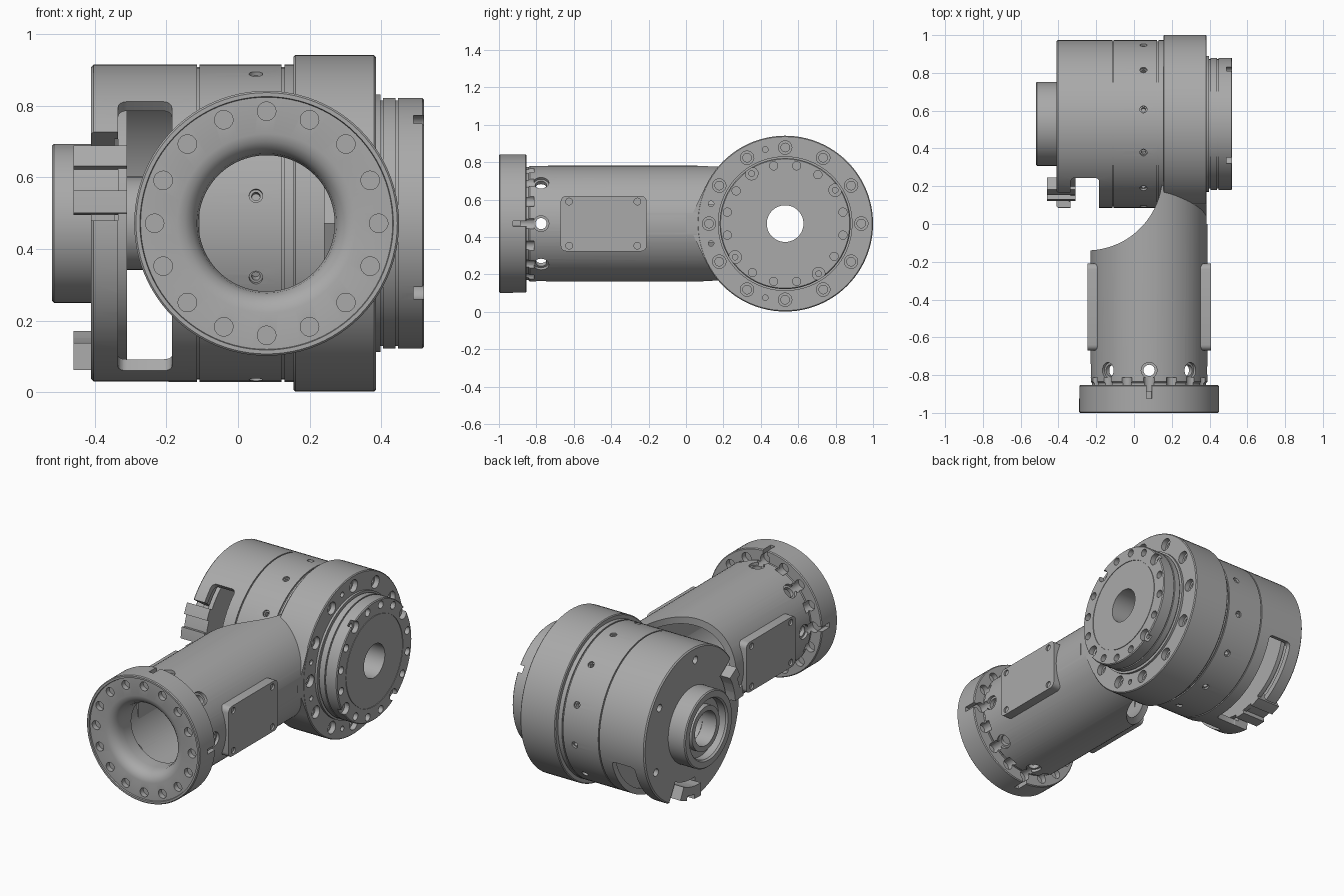
import bpy, bmesh
from math import radians, cos, sin
from mathutils import Matrix, Vector

cube = bpy.data.objects.get("Cube")
if cube:
    bpy.data.objects.remove(cube)

metal = bpy.data.materials.new("grey metal")
metal.use_nodes = True
GREY = (0.4, 0.4, 0.4, 1)
metal.diffuse_color = GREY
for node in metal.node_tree.nodes:
    if node.type == 'BSDF_PRINCIPLED':
        node.inputs["Base Color"].default_value = GREY

# Axis frames: local z runs along the motor (world x) or along the arm (world y)
MID = 0.472
MOTOR = Matrix(((0, 0, 1, 0), (1, 0, 0, 0.53), (0, 1, 0, MID), (0, 0, 0, 1)))
ARM = Matrix(((0, 1, 0, 0.08), (0, 0, 1, 0), (1, 0, 0, MID), (0, 0, 0, 1)))


def turn(angle):
    return Matrix.Rotation(radians(angle), 4, 'Z')


def radial(frame, angle, r, z):
    """Frame on a cylinder wall, local z pointing outward."""
    return frame @ turn(angle) @ Matrix.Translation((r, 0, z)) @ Matrix.Rotation(radians(90), 4, 'Y')


def facing(frame, angle, r, z, flip=False):
    """Frame on an end face, local z pointing along the axis."""
    m = frame @ turn(angle) @ Matrix.Translation((r, 0, z))
    return m @ Matrix.Rotation(radians(180), 4, 'X') if flip else m


def spin(bm, profile, m, a0=0, a1=360, n=96, rounding=0):
    """Turn a closed (radius, height) profile, fully or through a sector."""
    full = a1 - a0 == 360
    count = n if full else n + 1
    rings = []
    for i in range(count):
        a = radians(a0 + (a1 - a0) * i / n)
        rings.append([bm.verts.new(m @ Vector((r * cos(a), r * sin(a), z))) for r, z in profile])
    faces = []
    k = len(profile)
    for i in range(n):
        p, q = rings[i], rings[(i + 1) % count]
        for j in range(k):
            l = (j + 1) % k
            if profile[j][0] or profile[l][0]:
                faces.append(bm.faces.new((p[j], p[l], q[l], q[j])))
    if not full:
        faces += [bm.faces.new(rings[0]), bm.faces.new(rings[-1])]
    bmesh.ops.recalc_face_normals(bm, faces=faces)
    if rounding:
        ends = [bm.edges.get((ring[j], ring[j + 1])) for ring in (rings[0], rings[-1]) for j in (0, 2)]
        bmesh.ops.bevel(bm, geom=ends, offset=rounding, segments=4, profile=0.5, affect='EDGES')
    else:
        bmesh.ops.remove_doubles(bm, verts=[v for ring in rings for v in ring], dist=1e-6)


def box(bm, lo, hi):
    lo, hi = Vector(lo), Vector(hi)
    m = Matrix.Translation((lo + hi) / 2) @ Matrix.Diagonal((*(hi - lo), 1))
    bmesh.ops.create_cube(bm, size=1, matrix=m)


def block(r0, r1, z0, z1):
    return [(r0, z0), (r1, z0), (r1, z1), (r0, z1)]


def hole(bm, m, r, depth, r2=0, depth2=0):
    """Plain or stepped hole going down local -z."""
    prof = [(0, 0.012), (r, 0.012), (r, -depth)]
    if r2:
        prof += [(r2, -depth), (r2, -depth2)]
    spin(bm, prof + [(0, prof[-1][1])], m, n=20)


def make(name, bm):
    mesh = bpy.data.meshes.new(name)
    bm.to_mesh(mesh)
    bm.free()
    ob = bpy.data.objects.new(name, mesh)
    bpy.context.collection.objects.link(ob)
    mesh.materials.append(metal)
    return ob


def lathe(name, profile, frame, **kw):
    bm = bmesh.new()
    spin(bm, profile, frame, **kw)
    return make(name, bm)


def combine(ob, bm, operation='DIFFERENCE'):
    tool = make("cutter", bm)
    tool.hide_render = True
    mod = ob.modifiers.new("combine", 'BOOLEAN')
    mod.operation, mod.solver, mod.object = operation, 'EXACT', tool
    bpy.context.view_layer.objects.active = ob
    bpy.ops.object.modifier_apply(modifier=mod.name)
    bpy.data.objects.remove(tool)


# Hollow arm with its mounting flange and flared mouth
arm = lathe("arm_tube", [
    (0.25, -0.992), (0.228, -0.986), (0.208, -0.97), (0.195, -0.945), (0.19, -0.91),
    (0.19, -0.84), (0.27, -0.83), (0.27, 0.35), (0.31, 0.35), (0.31, -0.835), (0.303, -0.843),
    (0.303, -0.853), (0.365, -0.853), (0.37, -0.858), (0.37, -0.995), (0.365, -1),
    (0.354, -1), (0.352, -0.992)], ARM)

# Scooped arm end and trimmed sides where it meets the motor
scoop = bmesh.new()
spin(scoop, block(0, 0.4, -0.2, 1.2), Matrix.Translation((-0.25, 0.26, 0)))
combine(arm, scoop)
for lo, hi in (((-0.5, 0.25, -0.2), (0.15, 0.6, 1.2)), ((0.385, 0, 0), (0.6, 0.6, 1)),
               ((0.33, 0.06, MID - 0.1), (0.6, 0.6, MID + 0.1))):
    trim = bmesh.new()
    box(trim, lo, hi)
    combine(arm, trim)

# Flange bolt holes, radial arm holes and alignment grooves
bolts = bmesh.new()
for i in range(16):
    hole(bolts, facing(ARM, i * 22.5, 0.313, -0.992, True), 0.026, 0.03)
    hole(bolts, facing(ARM, i * 22.5, 0.318, -0.825), 0.03, 0.06)
combine(arm, bolts)
ports = bmesh.new()
for i in range(8):
    hole(ports, radial(ARM, i * 45, 0.312, -0.775), 0.042, 0.02, 0.03, 0.09)
combine(arm, ports)
grooves = bmesh.new()
for i in range(4):
    spin(grooves, block(0.345, 0.4, -0.925, -0.84), ARM, i * 90 - 2.2, i * 90 + 2.2, n=2)
combine(arm, grooves)

# Cover plates on both sides of the arm
for name, side in (("left_cover_plate", 1), ("right_cover_plate", -1)):
    bm = bmesh.new()
    xs = sorted((0.08 + side * 0.26, 0.08 + side * 0.327))
    box(bm, (xs[0], -0.67, MID - 0.148), (xs[1], -0.21, MID + 0.148))
    corners = [e for e in bm.edges if abs(e.verts[0].co.x - e.verts[1].co.x) > 0.01]
    bmesh.ops.bevel(bm, geom=corners, offset=0.03, segments=4, profile=0.5, affect='EDGES')
    plate = make(name, bm)
    screws = bmesh.new()
    for y in (-0.625, -0.26):
        for z in (-0.118, 0.118):
            m = Matrix.Translation((0.08 + side * 0.327, y, MID + z))
            hole(screws, m @ Matrix.Rotation(radians(90 * side), 4, 'Y'), 0.018, 0.01)
    combine(plate, screws)

# Joint flange with a pointed bridge towards the arm
joint = lathe("joint_flange", [
    (0.098, 0.155), (0.465, 0.155), (0.47, 0.16), (0.47, 0.38), (0.465, 0.385), (0.098, 0.385)], MOTOR)
bridge = bmesh.new()
ends = [[bridge.verts.new((x, y, MID + z)) for y, z in
         ((0.01, 0), (0.104, -0.2), (0.4, 0), (0.104, 0.2))] for x in (0.24, 0.384)]
for ring in ends:
    bridge.faces.new(ring)
for i in range(4):
    j = (i + 1) % 4
    bridge.faces.new((ends[0][i], ends[0][j], ends[1][j], ends[1][i]))
bmesh.ops.recalc_face_normals(bridge, faces=bridge.faces)
combine(joint, bridge, 'UNION')
bolts = bmesh.new()
for i in range(12):
    hole(bolts, facing(MOTOR, i * 30, 0.407, 0.385), 0.036, 0.03, 0.023, 0.05)
for a in (105, 165, 195, 255):
    hole(bolts, facing(MOTOR, a, 0.41, 0.385), 0.015, 0.03)
combine(joint, bolts)

# Rotating output disc
output = lathe("output_disc", [
    (0.098, 0.38), (0.36, 0.38), (0.36, 0.398), (0.343, 0.398), (0.343, 0.405), (0.35, 0.405),
    (0.35, 0.44), (0.343, 0.44), (0.343, 0.447), (0.35, 0.447), (0.35, 0.515), (0.345, 0.52),
    (0.267, 0.52), (0.267, 0.516), (0.263, 0.516), (0.263, 0.52), (0.098, 0.52)], MOTOR)
bolts = bmesh.new()
for i in range(16):
    a = 11.25 + i * 22.5
    if i % 4 == 1:
        hole(bolts, facing(MOTOR, a, 0.322, 0.52), 0.034, 0.03, 0.015, 0.045)
    else:
        hole(bolts, facing(MOTOR, a, 0.315, 0.52), 0.022, 0.03)
combine(output, bolts)

# Motor body with its ring of radial screws
body = lathe("motor_body", [
    (0.098, -0.18), (0.42, -0.18), (0.42, -0.115), (0.437, -0.115), (0.437, -0.108), (0.444, -0.108),
    (0.444, 0.122), (0.437, 0.122), (0.437, 0.13), (0.444, 0.13), (0.444, 0.155), (0.098, 0.155)], MOTOR)
screws = bmesh.new()
for i in range(12):
    hole(screws, radial(MOTOR, 20 + i * 30, 0.444, 0.05), 0.019, 0.012, 0.012, 0.04)
combine(body, screws)

# Rear shell with two long windows, and the end cap
shell = lathe("rear_shell", [
    (0.41, -0.41), (0.437, -0.41), (0.444, -0.403), (0.444, -0.115), (0.41, -0.115)], MOTOR)
windows = bmesh.new()
for a0, a1 in ((130, 248), (265, 345)):
    spin(windows, block(0.39, 0.48, -0.335, -0.185), MOTOR, a0, a1, n=14, rounding=0.025)
combine(shell, windows)
cap = lathe("end_cap", block(0.098, 0.41, -0.41, -0.345), MOTOR)
bolts = bmesh.new()
for a in (35, 95, 215, 335):
    hole(bolts, facing(MOTOR, a, 0.37, -0.41, True), 0.022, 0.03)
combine(cap, bolts)

# Connector blocks in notches of the shell and cap
TABS = (148, 268)
for part, r0, r1 in ((shell, 0.38, 0.48), (cap, 0.32, 0.45)):
    notch = bmesh.new()
    for a in TABS:
        spin(notch, block(r0, r1, -0.45, -0.32), MOTOR, a - 3, a + 31, n=8)
    combine(part, notch)
for a in TABS:
    bm = bmesh.new()
    for start, stop, r in ((0, 9, 0.41), (9, 19, 0.385), (19, 28, 0.41)):
        spin(bm, block(0.335, r, -0.46, -0.31), MOTOR, a + start, a + stop, n=2)
    make("connector_block", bm)

# Inner board, shaft and stepped rear hub
lathe("encoder_board", block(0.12, 0.39, -0.335, -0.31), MOTOR)
lathe("hollow_shaft", block(0.098, 0.13, -0.35, -0.17), MOTOR)
lathe("rear_hub", [
    (0.1, -0.4), (0.1, -0.5), (0.13, -0.5), (0.13, -0.465), (0.172, -0.465), (0.172, -0.51),
    (0.18, -0.52), (0.216, -0.52), (0.222, -0.514), (0.222, -0.4)], MOTOR)

# Smooth curved walls, keep machined edges crisp
bpy.ops.object.select_all(action='DESELECT')
for ob in bpy.context.scene.objects:
    if ob.type == 'MESH' and metal.name in ob.data.materials:
        ob.select_set(True)
        bpy.context.view_layer.objects.active = ob
bpy.ops.object.shade_smooth_by_angle(angle=radians(30))
